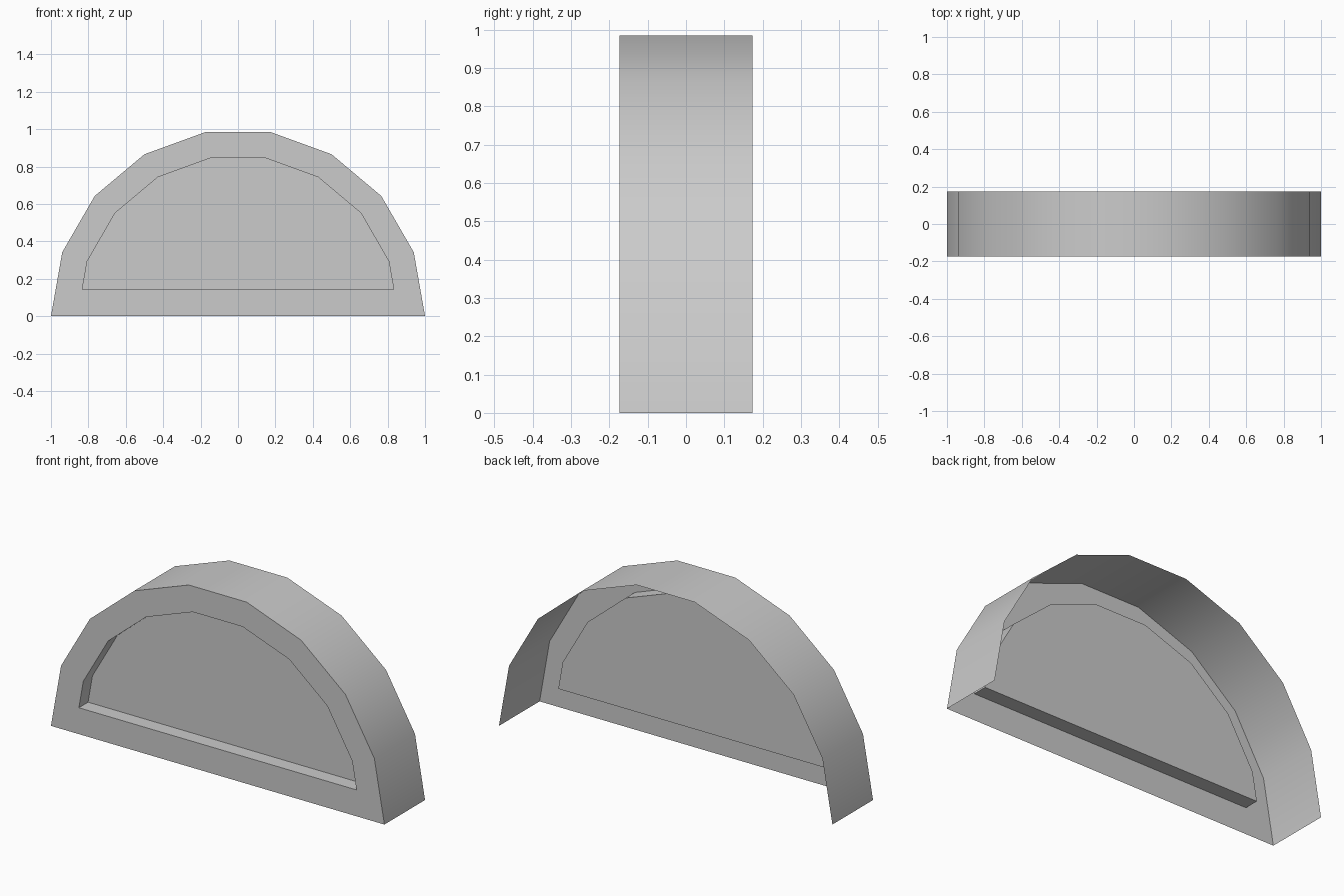
import bpy
import bmesh
from math import cos, sin, radians

cube = bpy.data.objects.get("Cube")
if cube:
    bpy.data.objects.remove(cube, do_unlink=True)

HALF_DEPTH = 0.174
PANEL_Y = -0.095
INNER = 0.858
LEDGE = 0.143

grey = bpy.data.materials.new("plain grey")
grey.use_nodes = True
grey.diffuse_color = (0.6, 0.6, 0.6, 1)
grey.node_tree.nodes["Principled BSDF"].inputs["Base Color"].default_value = (0.6, 0.6, 0.6, 1)


def arch(radius, y, base=0):
    """Nine-sided half round, cut off flat at the base height."""
    pts = [[radius * cos(radians(20 * i)), y, radius * sin(radians(20 * i))] for i in range(10)]
    if base:
        t = base / pts[1][2]
        foot = pts[0][0] + (pts[1][0] - pts[0][0]) * t
        pts[0], pts[-1] = [foot, y, base], [-foot, y, base]
    return pts


def build(name, loops, closed=True):
    """One loop makes a flat face, two loops are joined by a strip."""
    bm = bmesh.new()
    rings = [[bm.verts.new(p) for p in loop] for loop in loops]
    if len(rings) == 1:
        bm.faces.new(rings[0])
    else:
        a, b = rings
        for i in range(len(a) if closed else len(a) - 1):
            j = (i + 1) % len(a)
            bm.faces.new((a[i], a[j], b[j], b[i]))
    mesh = bpy.data.meshes.new(name)
    bm.to_mesh(mesh)
    bm.free()
    mesh.materials.append(grey)
    obj = bpy.data.objects.new(name, mesh)
    bpy.context.collection.objects.link(obj)
    bpy.ops.object.select_all(action='DESELECT')
    obj.select_set(True)
    bpy.context.view_layer.objects.active = obj
    bpy.ops.object.shade_smooth_by_angle(angle=radians(30))
    return obj


outer_front = arch(1, -HALF_DEPTH)
outer_back = arch(1, HALF_DEPTH)
inner_front = arch(INNER, -HALF_DEPTH, LEDGE)
inner_back = arch(INNER, PANEL_Y, LEDGE)

# Curved outer wall, open at the back and underneath
build("arch_wall", [outer_back, outer_front], closed=False)
# Flat border around the opening
build("front_frame", [outer_front, inner_front])
# Sides and ledge of the shallow recess
build("recess_wall", [inner_front, inner_back])
# Flat panel at the bottom of the recess
build("recessed_panel", [inner_back])
